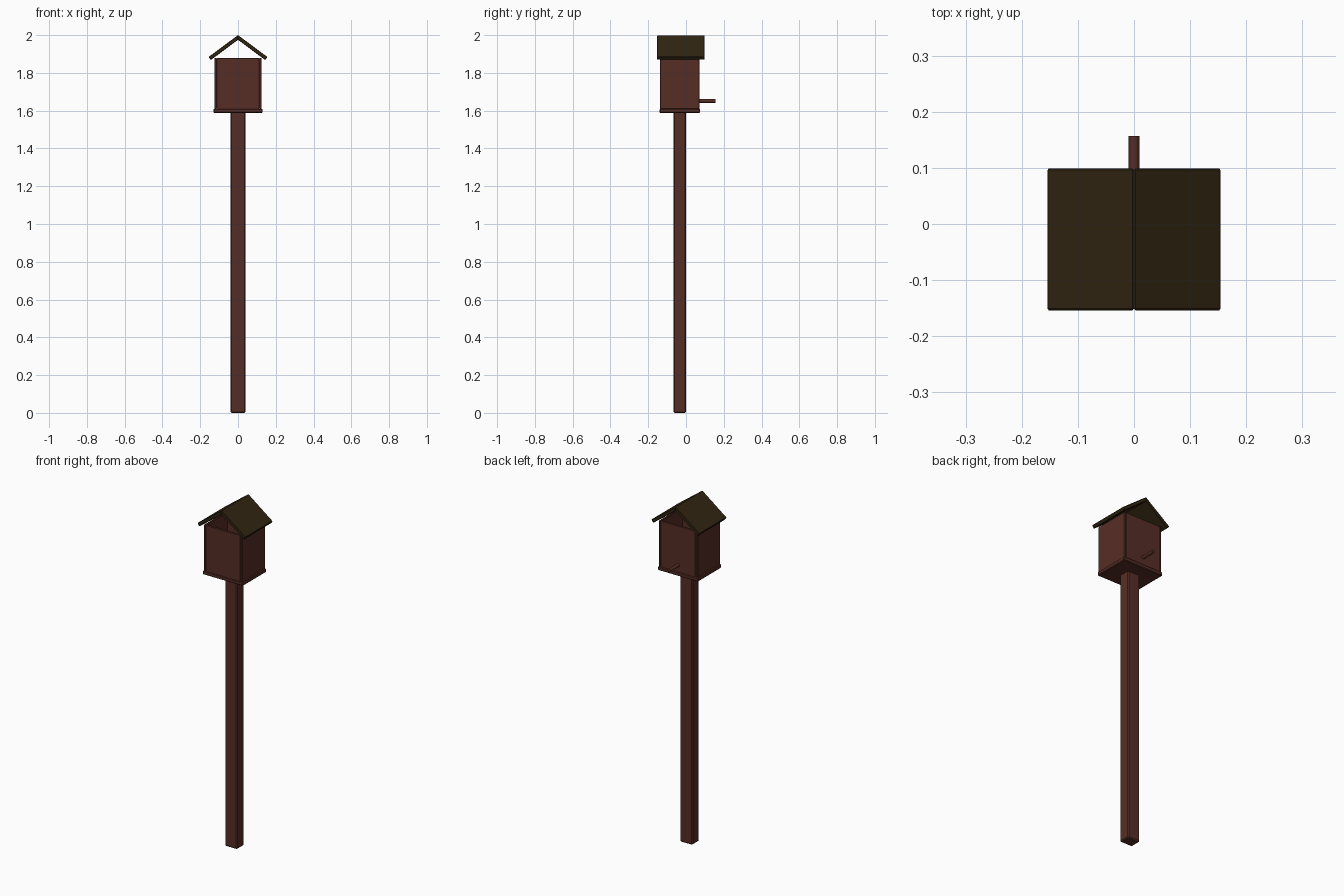
import bpy, bmesh, math
from mathutils import Vector

if "Cube" in bpy.data.objects:
    bpy.data.objects.remove(bpy.data.objects["Cube"])


def material(name, rgb):
    m = bpy.data.materials.new(name)
    m.diffuse_color = (*rgb, 1)
    m.use_nodes = True
    m.node_tree.nodes["Principled BSDF"].inputs["Base Color"].default_value = m.diffuse_color
    return m


wood = material("red_brown_wood", (0.095, 0.027, 0.019))
roofing = material("dark_olive_brown", (0.032, 0.019, 0.006))


def finish(name, bm, mat, bevel=0):
    bmesh.ops.recalc_face_normals(bm, faces=bm.faces)
    if bevel:
        bmesh.ops.bevel(bm, geom=bm.edges[:], offset=bevel, segments=1,
                        affect='EDGES', clamp_overlap=True)
    me = bpy.data.meshes.new(name)
    bm.to_mesh(me)
    bm.free()
    me.materials.append(mat)
    ob = bpy.data.objects.new(name, me)
    bpy.context.collection.objects.link(ob)
    return ob


def box(name, x, y, z, mat, bevel=0.003):
    bm = bmesh.new()
    bmesh.ops.create_cube(bm, size=1)
    for v in bm.verts:
        v.co = Vector([r[0] if c < 0 else r[1] for c, r in zip(v.co, (x, y, z))])
    return finish(name, bm, mat, bevel)


def rod(name, r, y0, y1, z, sides, mat):
    bm = bmesh.new()
    bmesh.ops.create_cone(bm, cap_ends=True, segments=sides, radius1=r,
                          radius2=r, depth=y1 - y0)
    for v in bm.verts:
        v.co = Vector((v.co.x, v.co.z + (y0 + y1) / 2, v.co.y + z))
    return finish(name, bm, mat)


# Post and floor
box("post", (-0.04, 0.04), (-0.066, 0.0), (0, 1.595), wood, 0.006)
box("floor", (-0.13, 0.13), (-0.14, 0.075), (1.588, 1.61), wood, 0.004)

# Walls, open at the gables
T = 0.013
for side, s in (("left", -1), ("right", 1)):
    box(side + "_wall", sorted((s * 0.125, s * (0.125 - T))),
        (-0.138, 0.072), (1.608, 1.879), wood)
inner = (-0.125 + T, 0.125 - T)
box("plain_wall", inner, (-0.138, -0.138 + T), (1.608, 1.879), wood, 0.002)
entry = box("entry_wall", inner, (0.072 - T, 0.072), (1.608, 1.879), wood, 0.002)

# Round entry hole
cutter = rod("hole_cutter", 0.048, 0.03, 0.12, 1.765, 24, wood)
cutter.hide_render = True
cutter.hide_set(True)
mod = entry.modifiers.new("hole", 'BOOLEAN')
mod.object = cutter
mod.operation = 'DIFFERENCE'
mod.solver = 'EXACT'

# Perch
rod("perch", 0.0095, 0.062, 0.157, 1.651, 12, wood)

# Two sloped roof panels meeting at the ridge
for side, s in (("left", -1), ("right", 1)):
    profile = [(0, 2.0), (0.156, 1.884), (0.144, 1.868), (0, 1.975)]
    bm = bmesh.new()
    face = bm.faces.new([bm.verts.new((s * x, -0.154, z)) for x, z in profile])
    ext = bmesh.ops.extrude_face_region(bm, geom=[face])
    for v in ext["geom"]:
        if isinstance(v, bmesh.types.BMVert):
            v.co.y = 0.099
    finish(side + "_roof_panel", bm, roofing, 0.003)
